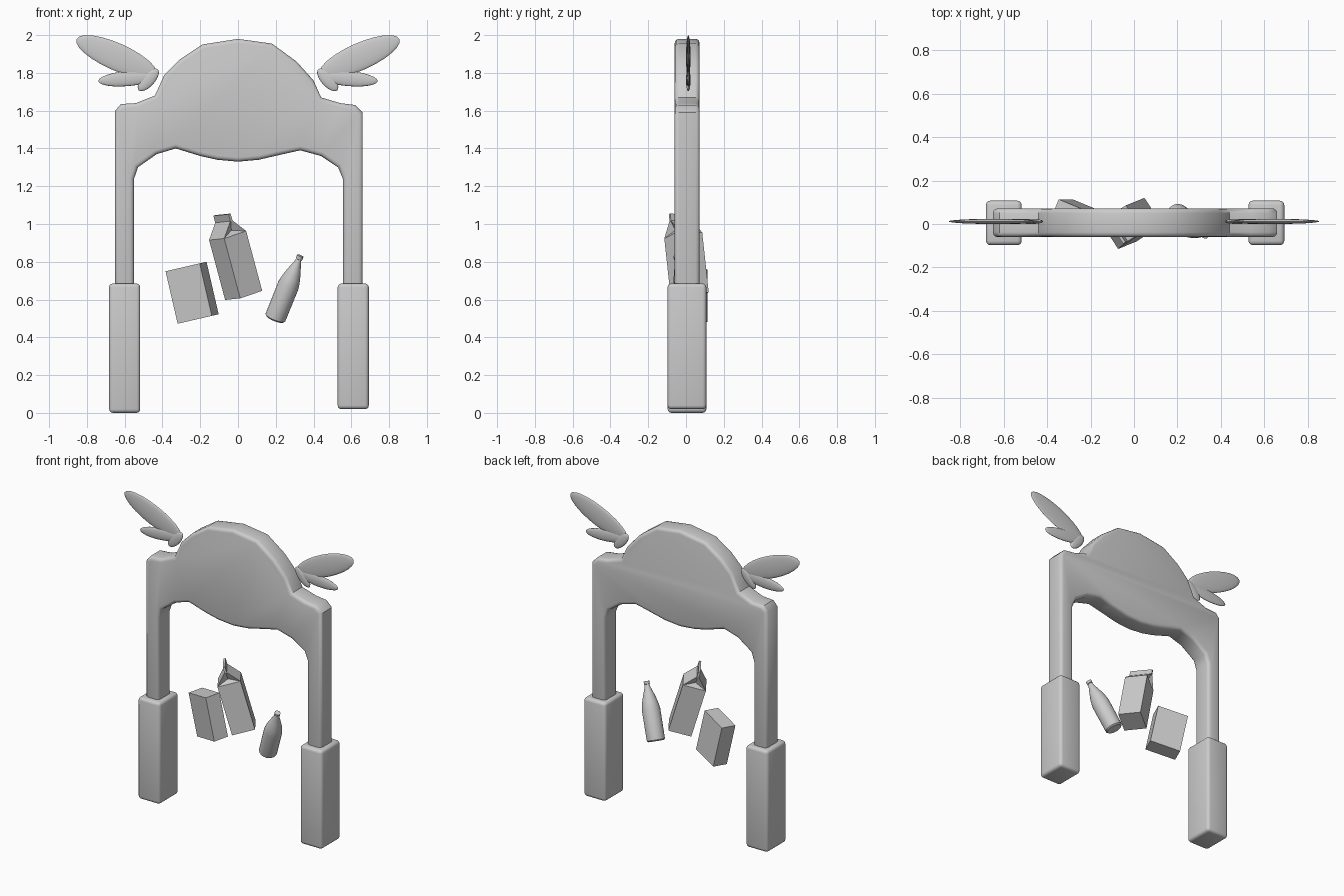
import bpy, bmesh
from math import radians, cos, sin, pi
from mathutils import Matrix, Vector

cube = bpy.data.objects.get("Cube")
if cube:
    bpy.data.objects.remove(cube, do_unlink=True)

grey = bpy.data.materials.new("light_grey")
grey.use_nodes = True
grey.diffuse_color = (0.6, 0.6, 0.6, 1)
grey.node_tree.nodes["Principled BSDF"].inputs["Base Color"].default_value = (0.6, 0.6, 0.6, 1)


def rot(angle, axis):
    return Matrix.Rotation(radians(angle), 4, axis)


def finish(name, bm, matrix=None, smooth=35):
    """Turn a bmesh into a shaded, coloured object."""
    bmesh.ops.recalc_face_normals(bm, faces=bm.faces)
    mesh = bpy.data.meshes.new(name)
    if matrix is not None:
        bm.transform(matrix)
    bm.to_mesh(mesh)
    bm.free()
    mesh.materials.append(grey)
    obj = bpy.data.objects.new(name, mesh)
    bpy.context.collection.objects.link(obj)
    if smooth:
        bpy.ops.object.select_all(action='DESELECT')
        obj.select_set(True)
        bpy.context.view_layer.objects.active = obj
        bpy.ops.object.shade_smooth_by_angle(angle=radians(smooth))
    return obj


def round_edges(bm, width, segments=3):
    edges = [e for e in bm.edges if e.calc_face_angle(0) > radians(60)]
    bmesh.ops.bevel(bm, geom=edges, offset=width, segments=segments,
                    profile=0.5, affect='EDGES', clamp_overlap=True)


def box(size):
    bm = bmesh.new()
    bmesh.ops.create_cube(bm, size=1)
    bmesh.ops.scale(bm, vec=size, verts=bm.verts)
    return bm


def extrude_profile(points, y0, y1):
    """Extrude an x/z outline along y."""
    bm = bmesh.new()
    face = bm.faces.new([bm.verts.new((x, y0, z)) for x, z in points])
    new = bmesh.ops.extrude_face_region(bm, geom=[face])["geom"]
    verts = [v for v in new if isinstance(v, bmesh.types.BMVert)]
    bmesh.ops.translate(bm, vec=(0, y1 - y0, 0), verts=verts)
    bmesh.ops.recalc_face_normals(bm, faces=bm.faces)
    return bm


# Arched header with both posts
outer = [(-.65, .6), (-.65, 1.6), (-.62, 1.635), (-.54, 1.64), (-.44, 1.68),
         (-.39, 1.79), (-.31, 1.87), (-.19, 1.95), (0, 1.98), (.18, 1.955),
         (.31, 1.86), (.4, 1.76), (.44, 1.67), (.54, 1.64), (.62, 1.63),
         (.66, 1.59), (.66, .6)]
inner = [(.555, .6), (.555, 1.24), (.53, 1.3), (.44, 1.36), (.33, 1.39),
         (.24, 1.37), (.11, 1.34), (0, 1.33), (-.11, 1.34), (-.2, 1.36),
         (-.33, 1.4), (-.43, 1.37), (-.53, 1.3), (-.55, 1.24), (-.55, .6)]
bm = extrude_profile(outer + inner, -.06, .072)
round_edges(bm, .022)
finish("arch_frame", bm, smooth=40)

# Padded sleeves at the foot of each post
for name, x, bottom in (("right_sleeve", -.6, 0), ("left_sleeve", .61, .02)):
    height = .685 - bottom
    bm = box((.165, .205, height))
    round_edges(bm, .02)
    finish(name, bm, Matrix.Translation((x, .005, bottom + height / 2)), 40)

# Wings: three flattened feathers on each side
feathers = [("upper", .643, 1.885, .232, .072, 24),
            ("middle", .585, 1.77, .155, .04, -5),
            ("lower", .475, 1.763, .075, .034, -48)]
for side, s in (("right", -1), ("left", 1)):
    for name, x, z, length, width, angle in feathers:
        bm = bmesh.new()
        bmesh.ops.create_uvsphere(bm, u_segments=24, v_segments=12, radius=1)
        bmesh.ops.scale(bm, vec=(length, width, .012), verts=bm.verts)
        place = Matrix.Translation((s * x, .012, z)) @ rot(-s * angle, 'Y') @ rot(90, 'X')
        finish(side + "_" + name + "_feather", bm, place, 60)

# Hanging box
place = Matrix.Translation((-.243, .03, .636)) @ rot(-13, 'Y') @ rot(-22, 'Z')
finish("hanging_box", box((.2, .1, .285)), place, 0)

# Hanging carton with a folded gable top and a thin seam
half, eave, ridge = .073, .33, .415
place = (Matrix.Translation((.03, .02, .622)) @ rot(-15, 'Y')
         @ rot(6, 'X') @ rot(33, 'Z'))
bm = extrude_profile([(-half, 0), (half, 0), (half, eave), (-half, eave)], -half, half)
bm.faces.ensure_lookup_table()
top = max(bm.faces, key=lambda f: f.calc_center_median().z)
ends = {}
for sign in (-1, 1):
    ends[sign] = sorted((v for v in top.verts if v.co.y * sign > 0), key=lambda v: v.co.x)
bm.faces.remove(top)
peak = {s: bm.verts.new((0, s * half, ridge)) for s in ends}
for i in (0, 1):
    bm.faces.new((ends[-1][i], ends[1][i], peak[1], peak[-1]))
gables = [bm.faces.new((a, b, peak[s])) for s, (a, b) in ends.items()]
for v in bmesh.ops.poke(bm, faces=gables)["verts"]:
    v.co.y *= .65
finish("hanging_carton", bm, place, 0)
seam = box((.014, 2 * half, .04))
bmesh.ops.translate(seam, vec=(0, 0, ridge + .01), verts=seam.verts)
finish("carton_seam", seam, place, 0)

# Hanging bottle, a turned profile
profile = [(0, 0), (.048, 0), (.056, .008), (.057, .2), (.048, .245), (.034, .29),
           (.018, .335), (.014, .352), (.018, .354), (.018, .372), (0, .372)]
bm = bmesh.new()
verts = [bm.verts.new((r, 0, z)) for r, z in profile]
edges = [bm.edges.new(pair) for pair in zip(verts, verts[1:])]
bmesh.ops.spin(bm, geom=verts + edges, cent=(0, 0, 0), axis=(0, 0, 1),
               angle=2 * pi, steps=24)
bmesh.ops.remove_doubles(bm, verts=bm.verts, dist=.0005)
lean = Vector((.135, -.09, .335)).to_track_quat('Z', 'Y').to_matrix().to_4x4()
finish("hanging_bottle", bm, Matrix.Translation((.195, .04, .497)) @ lean)
